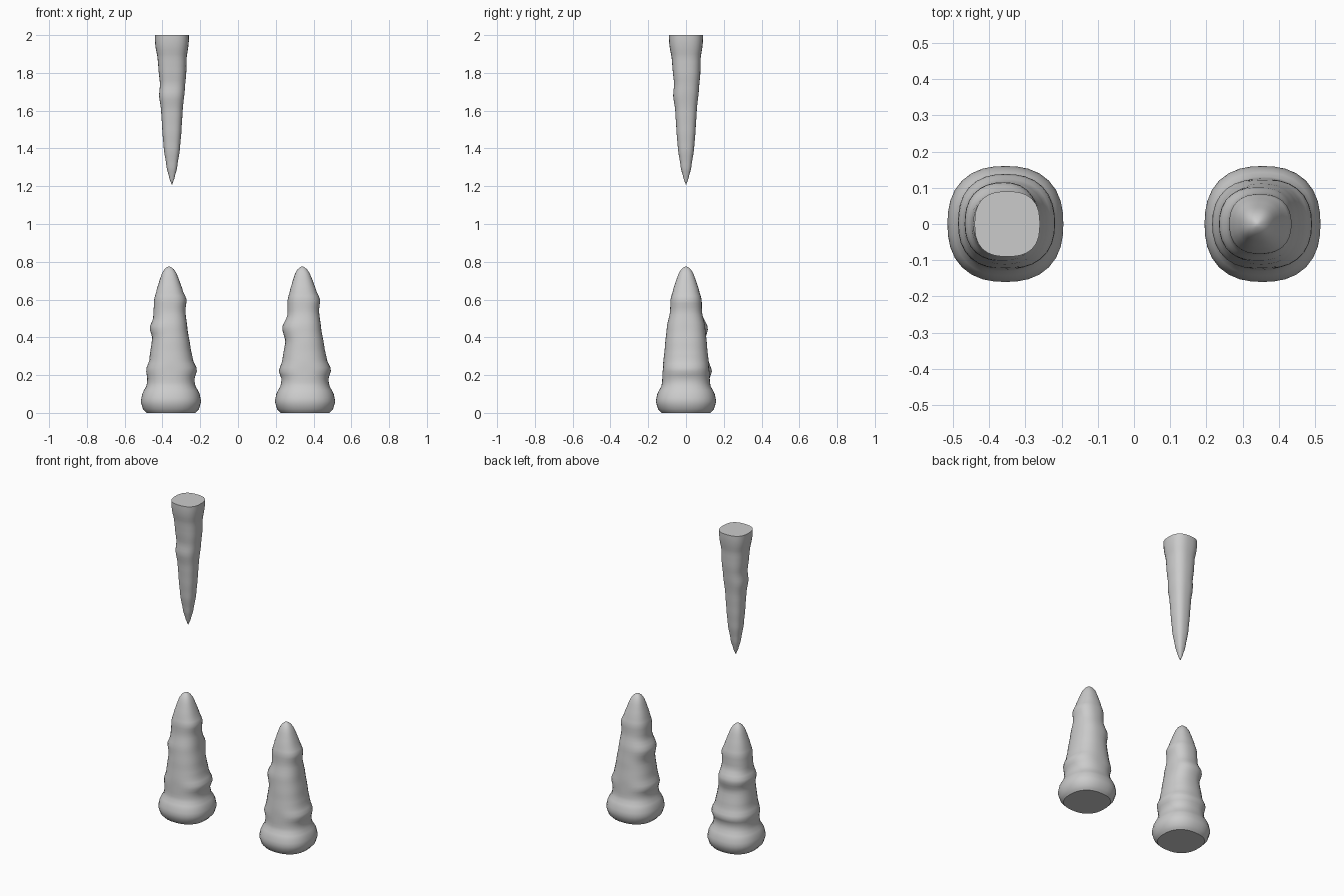
import bpy, bmesh
from math import cos, sin, pi

if "Cube" in bpy.data.objects:
    bpy.data.objects.remove(bpy.data.objects["Cube"])

SIDES = 32

def interp(profile, z):
    # smooth interpolation of (z, radius) points
    for (z0, r0), (z1, r1) in zip(profile, profile[1:]):
        if z <= z1:
            t = max(0, (z - z0) / (z1 - z0))
            t = 0.5 * t + 0.5 * t * t * (3 - 2 * t)
            return r0 + (r1 - r0) * t
    return profile[-1][1]

def spike(name, x, levels, sides, drift, power, cap_top):
    """Loft rounded-square rings; sides = profiles toward +x, +y, -x, -y."""
    bm = bmesh.new()
    rings = []
    z0, z1 = levels[0], levels[-1]
    for z in levels:
        r = [interp(p, z) for p in sides]
        ring = []
        for i in range(SIDES):
            a = 2 * pi * i / SIDES
            c, s = cos(a), sin(a)
            rx, ry = (r[0] if c > 0 else r[2]), (r[1] if s > 0 else r[3])
            k = (abs(c) ** power + abs(s) ** power) ** (-1 / power)
            rad = (rx * c * c + ry * s * s) * k
            ring.append(bm.verts.new((x + drift * ((z - z0) / (z1 - z0)) ** 2 + rad * c, rad * s, z)))
        rings.append(ring)
    for lo, hi in zip(rings, rings[1:]):
        for i in range(SIDES):
            j = (i + 1) % SIDES
            bm.faces.new((lo[i], lo[j], hi[j], hi[i]))
    bm.faces.new(rings[0][::-1])
    bm.faces.new(rings[-1])
    mesh = bpy.data.meshes.new(name)
    bm.to_mesh(mesh)
    bm.free()
    ob = bpy.data.objects.new(name, mesh)
    bpy.context.collection.objects.link(ob)
    bpy.context.view_layer.objects.active = ob
    ob.select_set(True)
    bpy.ops.object.shade_smooth_by_angle(angle=pi / 4)
    ob.select_set(False)

# Ground spikes: shared foot and tip, different drip ledges on each side
foot = [(0, .13), (.02, .148), (.06, .16), (.1, .152), (.15, .127)]
tip = [(.65, .069), (.7, .053), (.74, .038), (.76, .025), (.77, .014), (.775, .003)]

def side(*middle):
    return foot + list(middle) + tip

ledge_low_high = side((.18, .125), (.23, .14), (.28, .118), (.35, .105), (.45, .09), (.54, .081), (.6, .089))
ledge_mid = side((.18, .125), (.23, .131), (.28, .113), (.4, .097), (.45, .111), (.5, .09), (.6, .083))
ledge_back = side((.18, .124), (.22, .138), (.28, .118), (.38, .101), (.45, .117), (.52, .086), (.6, .083))
plain = side((.25, .122), (.35, .112), (.45, .102), (.54, .084), (.6, .082))
ground_levels = [0, .008, .02, .04] + [.06 + .02 * i for i in range(35)] + [.75, .76, .768, .772, .775]
ground_levels = sorted(set(round(z, 3) for z in ground_levels))

spike("left_stalagmite", -.355, ground_levels,
      (ledge_low_high, ledge_back, ledge_mid, plain), -.01, 2.4, False)
spike("right_stalagmite", .355, ground_levels,
      (ledge_low_high, plain, ledge_back, plain), -.015, 2.4, False)

# Hanging spike with a flat top
hang = [(1.21, .002), (1.24, .013), (1.3, .028), (1.4, .043), (1.5, .051), (1.6, .057)]
head = [(1.94, .087), (1.97, .09), (2, .09)]
hang_a = hang + [(1.72, .069), (1.8, .076), (1.88, .078)] + head
hang_b = hang + [(1.68, .068), (1.74, .063), (1.82, .071), (1.88, .076)] + head
hang_levels = [1.21, 1.22] + [1.24 + .02 * i for i in range(39)]
spike("hanging_stalactite", -.35, hang_levels,
      (hang_a, hang_a, hang_b, hang_b), 0, 2.6, True)
